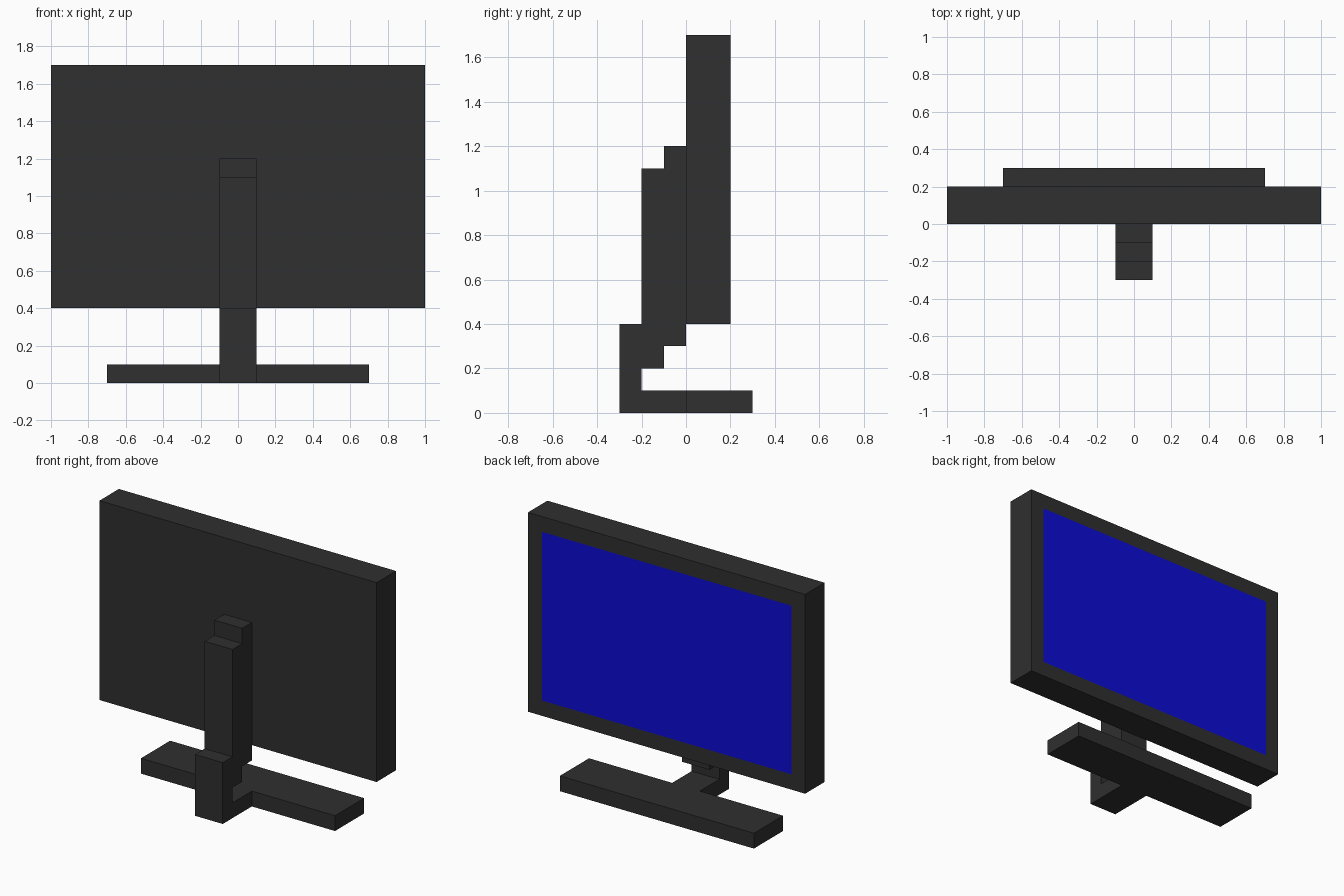
import bpy
import bmesh

if "Cube" in bpy.data.objects:
    bpy.data.objects.remove(bpy.data.objects["Cube"])


def material(name, color):
    m = bpy.data.materials.new(name)
    m.diffuse_color = (*color, 1.0)
    m.use_nodes = True
    m.node_tree.nodes["Principled BSDF"].inputs["Base Color"].default_value = m.diffuse_color
    return m


dark = material("dark_plastic", (0.029, 0.029, 0.029))
blue = material("blue_screen", (0.0035, 0.0035, 0.66))


def finish(bm, name, *mats):
    bmesh.ops.recalc_face_normals(bm, faces=bm.faces)
    mesh = bpy.data.meshes.new(name)
    bm.to_mesh(mesh)
    bm.free()
    for m in mats:
        mesh.materials.append(m)
    obj = bpy.data.objects.new(name, mesh)
    bpy.context.collection.objects.link(obj)
    return obj


def box(x, y, z):
    """Box bmesh from (min, max) pairs."""
    bm = bmesh.new()
    bmesh.ops.create_cube(bm, size=1)
    for v in bm.verts:
        v.co = [lo + (c + 0.5) * (hi - lo) for c, (lo, hi) in zip(v.co, (x, y, z))]
    return bm


# Display panel, with the screen inset flush in its +y face
bm = box((-1, 1), (0, 0.2), (0.4, 1.7))
bm.normal_update()
screen = max(bm.faces, key=lambda f: f.normal.y)
bmesh.ops.inset_region(bm, faces=[screen], thickness=0.1, use_even_offset=True)
screen.material_index = 1
finish(bm, "display_panel", dark, blue)

# Foot bar
finish(box((-0.7, 0.7), (0, 0.3), (0, 0.1)), "foot_bar", dark)

# Stepped stand: side profile (y, z) extruded across x
profile = [(0, 0), (0, 0.1), (-0.2, 0.1), (-0.2, 0.2), (-0.1, 0.2), (-0.1, 0.3),
           (0, 0.3), (0, 1.2), (-0.1, 1.2), (-0.1, 1.1), (-0.2, 1.1),
           (-0.2, 0.4), (-0.3, 0.4), (-0.3, 0)]
bm = bmesh.new()
side = bm.faces.new([bm.verts.new((-0.1, y, z)) for y, z in profile])
ext = bmesh.ops.extrude_face_region(bm, geom=[side], use_keep_orig=True)
moved = [g for g in ext["geom"] if isinstance(g, bmesh.types.BMVert)]
bmesh.ops.translate(bm, verts=moved, vec=(0.2, 0, 0))
finish(bm, "stepped_stand", dark)
